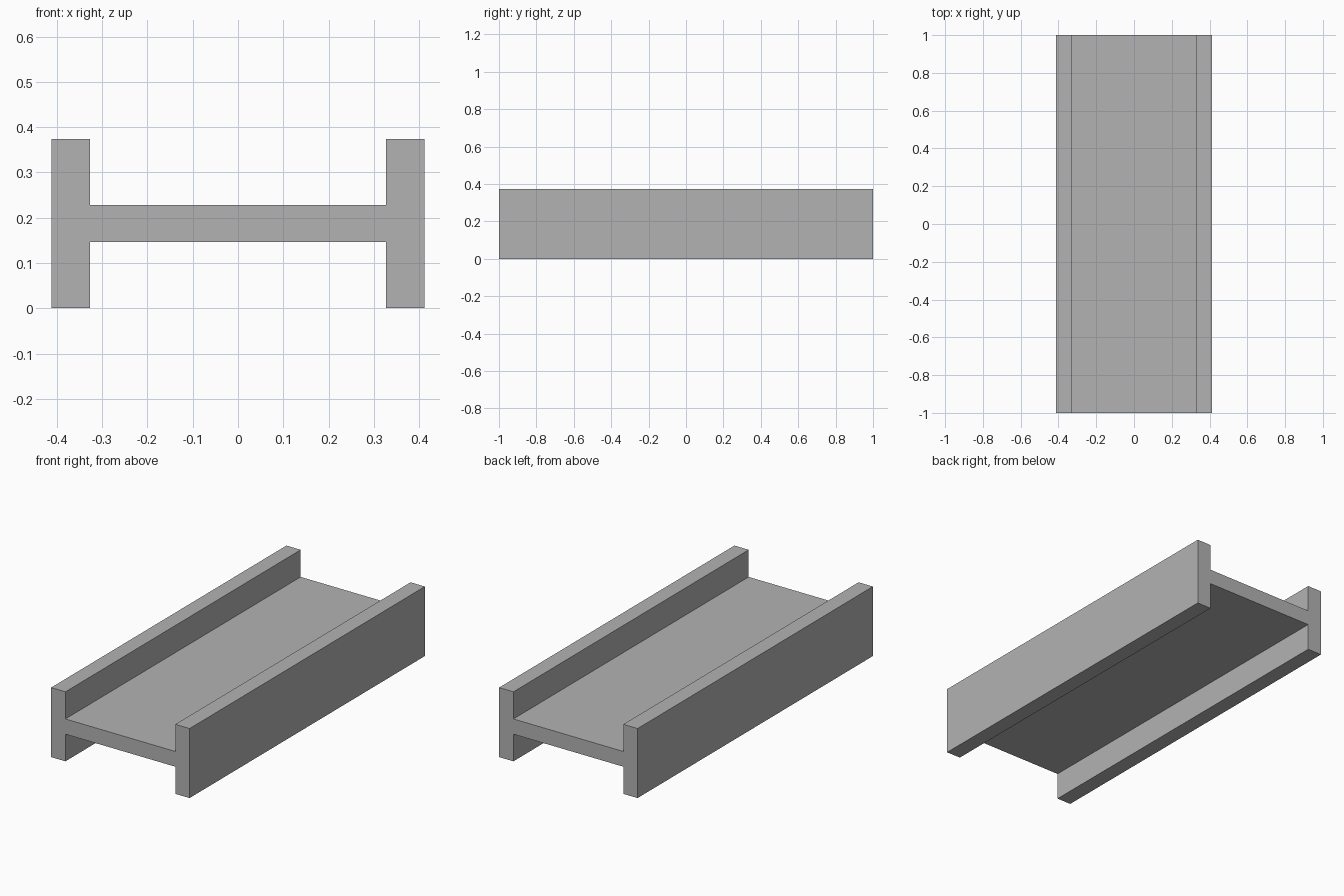
import bpy
import bmesh

cube = bpy.data.objects.get("Cube")
if cube:
    bpy.data.objects.remove(cube, do_unlink=True)

# Single grey material
grey = bpy.data.materials.new("steel_grey")
grey.use_nodes = True
colour = (0.45, 0.45, 0.45, 1)
grey.diffuse_color = colour
grey.node_tree.nodes["Principled BSDF"].inputs["Base Color"].default_value = colour

# Beam dimensions
OUTER, INNER = 0.412, 0.327
HEIGHT = 0.374
WEB_LOW, WEB_HIGH = 0.146, 0.228

# H-shaped section: right half going up, then mirrored going down
half = [(INNER, WEB_LOW), (INNER, 0), (OUTER, 0),
        (OUTER, HEIGHT), (INNER, HEIGHT), (INNER, WEB_HIGH)]
section = half + [(-x, z) for x, z in reversed(half)]

# Extrude the section along the length of the beam
bm = bmesh.new()
face = bm.faces.new([bm.verts.new((x, -1, z)) for x, z in section])
extruded = bmesh.ops.extrude_face_region(bm, geom=[face], use_keep_orig=True)
end_verts = [v for v in extruded["geom"] if isinstance(v, bmesh.types.BMVert)]
bmesh.ops.translate(bm, verts=end_verts, vec=(0, 2, 0))
bmesh.ops.recalc_face_normals(bm, faces=bm.faces)

mesh = bpy.data.meshes.new("h_beam")
bm.to_mesh(mesh)
bm.free()
mesh.materials.append(grey)
beam = bpy.data.objects.new("h_beam", mesh)
bpy.context.collection.objects.link(beam)
